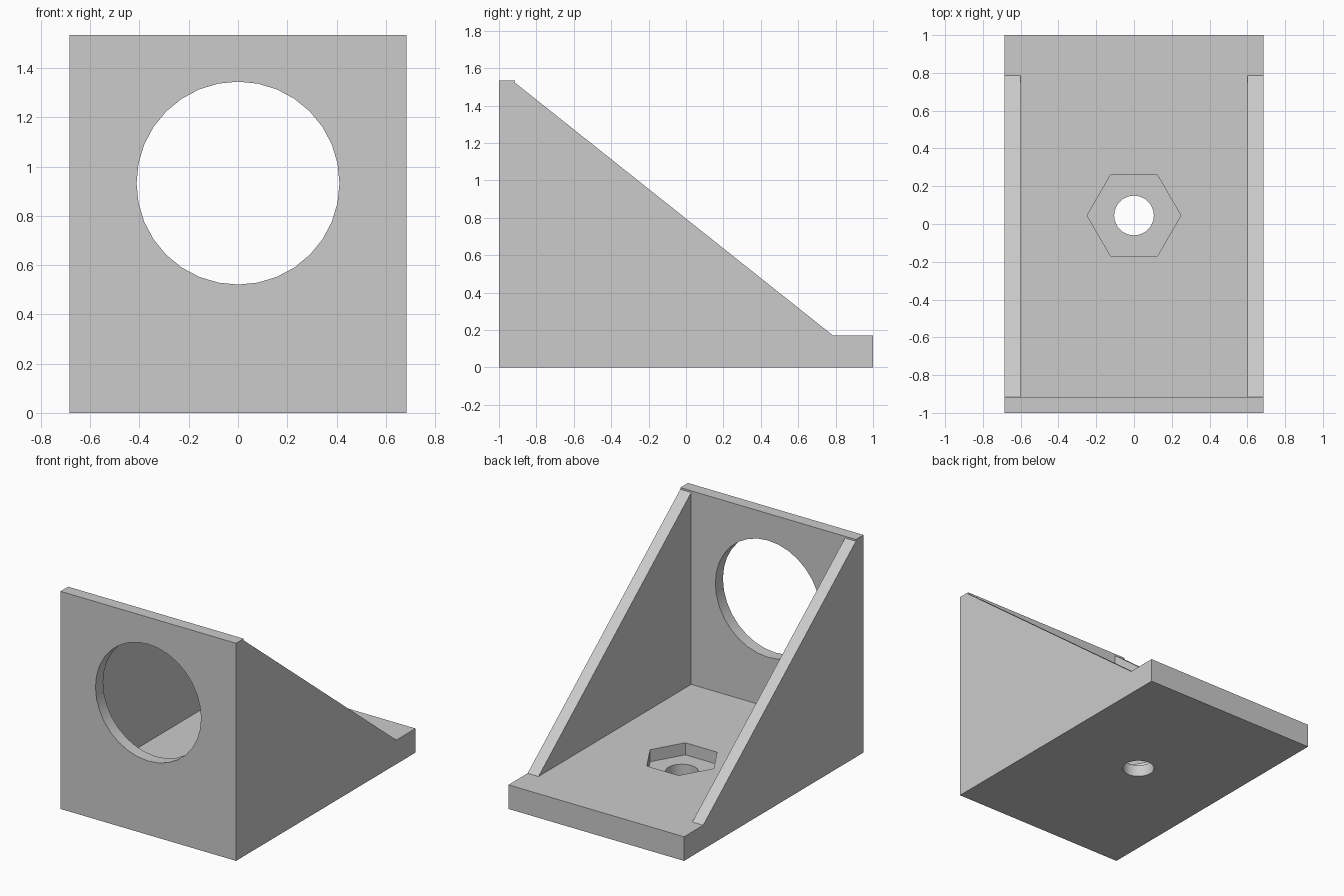
import bpy
import bmesh
from math import sin, cos, tau
from mathutils import Vector

if "Cube" in bpy.data.objects:
    bpy.data.objects.remove(bpy.data.objects["Cube"], do_unlink=True)

# Overall sizes
HALF_W, FRONT, BACK, TOP = 0.685, -1.0, 1.0, 1.535
WALL, FLOOR = 0.085, 0.17
INNER_Y = FRONT + WALL

grey = bpy.data.materials.new("plain_grey")
grey.use_nodes = True
grey.diffuse_color = (0.6, 0.6, 0.6, 1)
grey.node_tree.nodes["Principled BSDF"].inputs["Base Color"].default_value = (0.6, 0.6, 0.6, 1)


def prism(name, outline, axis, lo, hi):
    """Extrude a 2D outline along an axis; the outline uses the other two axes in order."""
    def place(p, depth):
        co = list(p)
        co.insert("xyz".index(axis), depth)
        return co

    bm = bmesh.new()
    face = bm.faces.new([bm.verts.new(place(p, lo)) for p in outline])
    moved = bmesh.ops.extrude_face_region(bm, geom=[face])["geom"]
    verts = [v for v in moved if isinstance(v, bmesh.types.BMVert)]
    bmesh.ops.translate(bm, verts=verts, vec=Vector(place((0, 0), hi - lo)))
    bmesh.ops.recalc_face_normals(bm, faces=bm.faces)
    mesh = bpy.data.meshes.new(name)
    bm.to_mesh(mesh)
    bm.free()
    mesh.materials.append(grey)
    obj = bpy.data.objects.new(name, mesh)
    bpy.context.collection.objects.link(obj)
    return obj


def rect(a0, a1, b0, b1):
    return [(a0, b0), (a1, b0), (a1, b1), (a0, b1)]


def polygon(a, b, radius, sides):
    return [(a + radius * cos(tau * i / sides), b + radius * sin(tau * i / sides))
            for i in range(sides)]


def cut(obj, cutter):
    cutter.hide_render = True
    mod = obj.modifiers.new("cut", 'BOOLEAN')
    mod.operation = 'DIFFERENCE'
    mod.solver = 'EXACT'
    mod.object = cutter
    bpy.context.view_layer.objects.active = obj
    bpy.ops.object.modifier_apply(modifier=mod.name)
    bpy.data.objects.remove(cutter, do_unlink=True)


# Base plate with a hexagonal nut recess and a bolt hole
base = prism("base_plate", rect(-HALF_W, HALF_W, FRONT, BACK), "z", 0, FLOOR)
cut(base, prism("nut_cutter", polygon(0, 0.045, 0.248, 6), "z", 0.085, 0.4))
cut(base, prism("bolt_cutter", polygon(0, 0.045, 0.105, 32), "z", -0.2, 0.4))

# Front wall with the large round opening
wall = prism("front_wall", rect(-HALF_W, HALF_W, FLOOR, TOP), "y", FRONT, INNER_Y)
cut(wall, prism("opening_cutter", polygon(0, 0.933, 0.412, 32), "y", FRONT - 0.2, INNER_Y + 0.2))

# Sloping side gussets
slope = [(INNER_Y, FLOOR), (0.787, FLOOR), (INNER_Y, TOP - 0.012)]
left = prism("left_gusset", slope, "x", HALF_W - WALL, HALF_W)
right = prism("right_gusset", slope, "x", -HALF_W, WALL - HALF_W)

# Smooth hole walls, crisp edges everywhere else
bpy.ops.object.select_all(action='DESELECT')
for part in (base, wall, left, right):
    part.select_set(True)
bpy.context.view_layer.objects.active = base
bpy.ops.object.shade_smooth_by_angle(angle=0.5)
